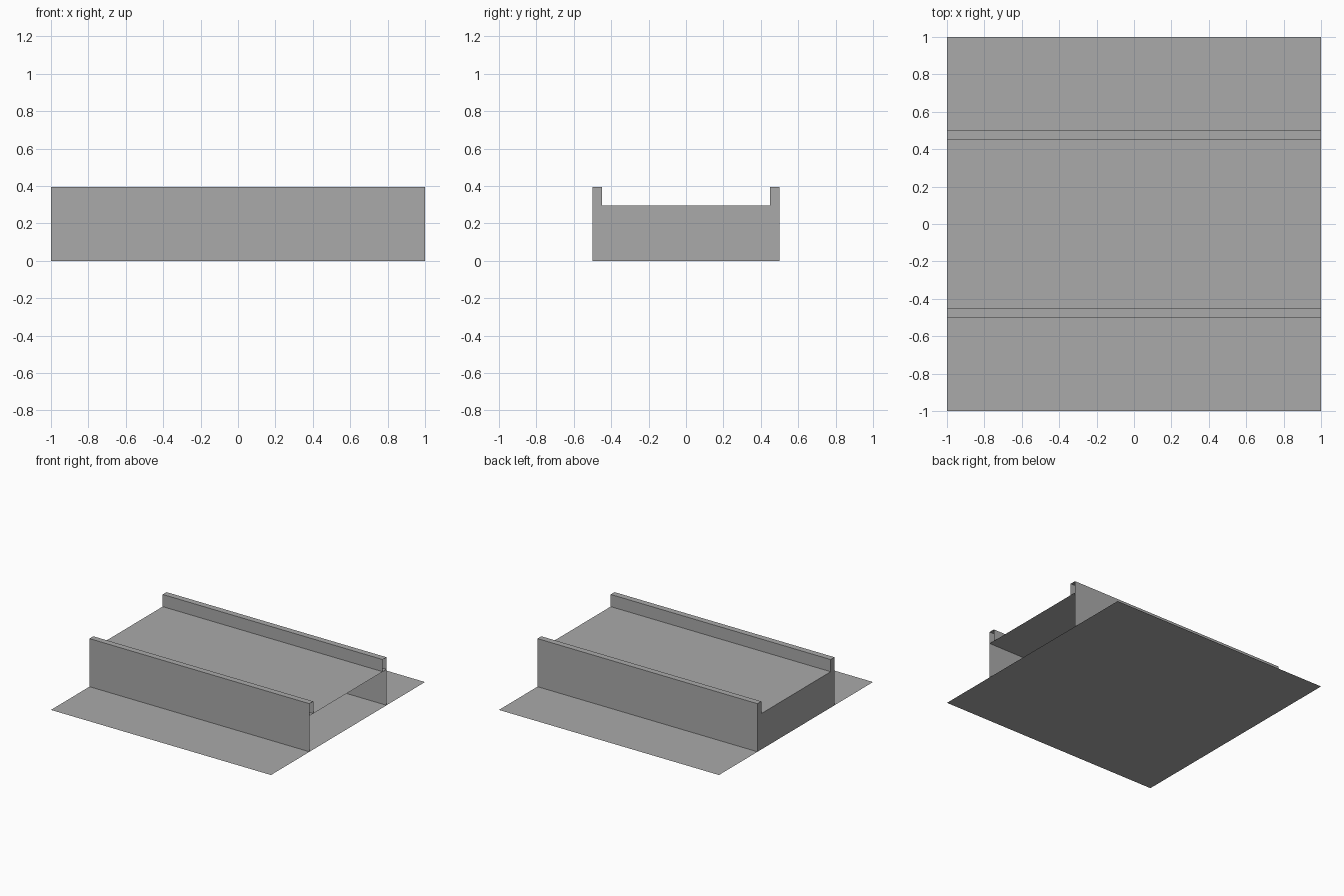
import bpy
import bmesh

if "Cube" in bpy.data.objects:
    bpy.data.objects.remove(bpy.data.objects["Cube"])

grey = bpy.data.materials.new("concrete_grey")
grey.diffuse_color = (0.402, 0.402, 0.402, 1)
grey.use_nodes = True
grey.node_tree.nodes["Principled BSDF"].inputs["Base Color"].default_value = grey.diffuse_color

HALF_LEN, OUTER, INNER = 1.0, 0.5, 0.45
DECK_Z, TOP_Z = 0.295, 0.395


def sheet_object(name, quads):
    """Make an object of thin faces, each given by its corners."""
    bm = bmesh.new()
    for corners in quads:
        bm.faces.new([bm.verts.new(c) for c in corners])
    bmesh.ops.remove_doubles(bm, verts=bm.verts, dist=1e-5)
    mesh = bpy.data.meshes.new(name)
    bm.to_mesh(mesh)
    bm.free()
    mesh.materials.append(grey)
    obj = bpy.data.objects.new(name, mesh)
    bpy.context.collection.objects.link(obj)
    return obj


def strip(a, b):
    """Run a (y, z) segment along the whole length; faces right of a to b."""
    (ya, za), (yb, zb) = a, b
    L = HALF_LEN
    return [(-L, ya, za), (L, ya, za), (L, yb, zb), (-L, yb, zb)]


# Ground sheet
sheet_object("ground_sheet", [strip((-1, 0), (1, 0))])

# Deck, running under both parapets
sheet_object("deck", [strip((-OUTER, DECK_Z), (-INNER, DECK_Z)),
                      strip((-INNER, DECK_Z), (INNER, DECK_Z)),
                      strip((INNER, DECK_Z), (OUTER, DECK_Z))])

# Side walls with hollow parapets, open at the +x end
front = [(-OUTER, 0), (-OUTER, TOP_Z), (-INNER, TOP_Z), (-INNER, DECK_Z)]
back = [(-y, z) for y, z in reversed(front)]
for name, profile in (("front_wall", front), ("back_wall", back)):
    sheet_object(name, [strip(a, b) for a, b in zip(profile, profile[1:])])

# Closed end at -x, following the whole section
outline = front + back
sheet_object("end_wall", [[(-HALF_LEN, y, z) for y, z in outline]])
